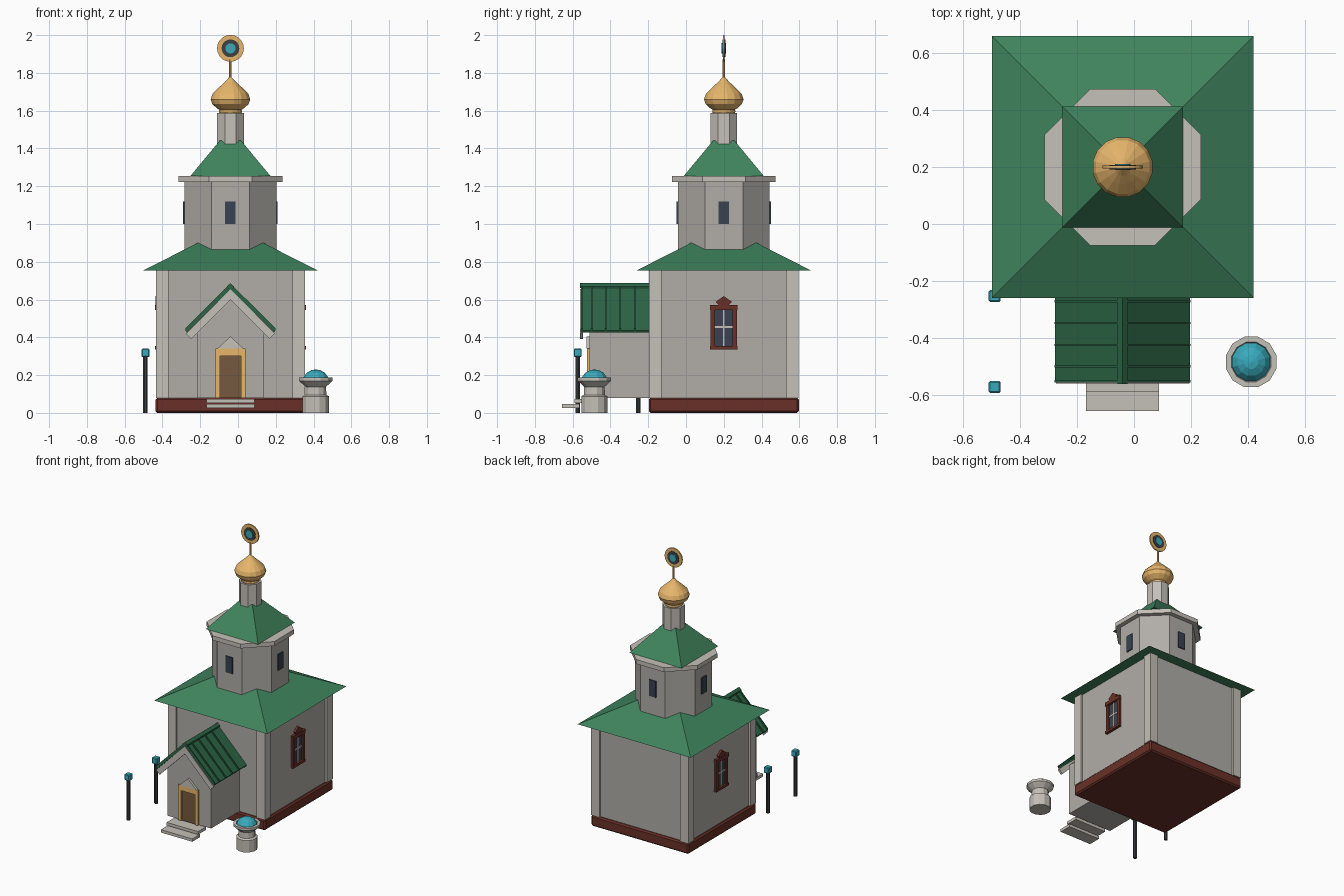
import bpy, bmesh, math
from mathutils import Vector

if "Cube" in bpy.data.objects:
    bpy.data.objects.remove(bpy.data.objects["Cube"])

CX, CY = -0.04, 0.20   # axis of the building


def mat(name, rgb):
    m = bpy.data.materials.new(name)
    m.diffuse_color = (*rgb, 1)
    m.use_nodes = True
    m.node_tree.nodes["Principled BSDF"].inputs["Base Color"].default_value = m.diffuse_color
    return m


GREEN = mat("roof_green", (.05, .23, .11))
DARKGREEN = mat("porch_green", (.025, .13, .06))
GOLD = mat("gold", (.8, .47, .15))
RED = mat("red_brown", (.14, .03, .02))
TEAL = mat("teal", (.04, .4, .5))
GLASS = mat("dark_glass", (.04, .055, .085))
BROWN = mat("door_brown", (.18, .1, .05))
DARK = mat("dark_metal", (.05, .053, .057))
WALL = mat("wall_grey", (.44, .42, .39))
STONE = mat("pale_stone", (.56, .53, .48))


def finish(name, bm, m):
    bmesh.ops.recalc_face_normals(bm, faces=bm.faces)
    me = bpy.data.meshes.new(name)
    bm.to_mesh(me)
    bm.free()
    if m:
        me.materials.append(m)
    ob = bpy.data.objects.new(name, me)
    bpy.context.collection.objects.link(ob)
    return ob


def box(name, lo, hi, m=None, bevel=0):
    bm = bmesh.new()
    bmesh.ops.create_cube(bm, size=1)
    lo, hi = Vector(lo), Vector(hi)
    for v in bm.verts:
        v.co = (lo + hi) / 2 + v.co * (hi - lo)
    if bevel:
        bmesh.ops.bevel(bm, geom=bm.edges[:], offset=bevel, segments=1, affect='EDGES')
    return finish(name, bm, m)


def lathe(name, profile, n, x, y, m=None, flat=False):
    """Turn (radius, z) points; flat=True treats radii as distance to the flat sides."""
    bm = bmesh.new()
    k = 1 / math.cos(math.pi / n) if flat else 1
    rings = []
    for r, z in profile:
        rings.append([bm.verts.new((x + r * k * math.cos((i + .5) * math.tau / n),
                                    y + r * k * math.sin((i + .5) * math.tau / n), z))
                      for i in range(n)])
    for a, b in zip(rings, rings[1:]):
        for i in range(n):
            j = (i + 1) % n
            bm.faces.new((a[i], a[j], b[j], b[i]))
    bm.faces.new(rings[0])
    bm.faces.new(rings[-1])
    bmesh.ops.remove_doubles(bm, verts=bm.verts[:], dist=1e-5)
    return finish(name, bm, m)


def prism(name, pts, a, b, m=None, axis='y'):
    """Extrude an outline (u, z) from a to b along the axis."""
    bm = bmesh.new()

    def at(u, z, d):
        return (CX + u, d, z) if axis == 'y' else (d, CY + u, z)
    lo = [bm.verts.new(at(u, z, a)) for u, z in pts]
    hi = [bm.verts.new(at(u, z, b)) for u, z in pts]
    bm.faces.new(lo)
    bm.faces.new(hi)
    for i in range(len(pts)):
        j = (i + 1) % len(pts)
        bm.faces.new((lo[i], lo[j], hi[j], hi[i]))
    return finish(name, bm, m)


def cbox(name, u, z0, z1, w, d0, d1, m, axis='y'):
    return prism(name, [(u - w, z0), (u + w, z0), (u + w, z1), (u - w, z1)], d0, d1, m, axis)


# Main hall: plinth, recessed walls, corner pilasters, hipped roof
H, W = .395, .38
box("plinth", (CX - H - .002, CY - H - .002, 0), (CX + H + .002, CY + H + .002, .08), RED, .01)
box("hall_walls", (CX - W, CY - W, .07), (CX + W, CY + W, .76), WALL)
for sx in (-1, 1):
    for sy in (-1, 1):
        px, py = CX + sx * (H - .033), CY + sy * (H - .033)
        box("corner_pilaster", (px - .033, py - .033, .08), (px + .033, py + .033, .76), STONE)
lathe("main_roof", [(.46, .755), (0, .988)], 4, CX, CY, GREEN, True)

# Octagonal drum with four windows, cornice, small roof and neck
lathe("drum", [(.243, .8), (.243, 1.23)], 8, CX, CY, WALL, True)
lathe("drum_cornice", [(.275, 1.222), (.275, 1.254)], 8, CX, CY, STONE, True)
for s in (-1, 1):
    cbox("drum_window", 0, 1.0, 1.12, .028, CY + s * .235, CY + s * .25, GLASS)
    cbox("drum_window", 0, 1.0, 1.12, .028, CX + s * .235, CX + s * .25, GLASS, 'x')
lathe("upper_roof", [(.213, 1.253), (.055, 1.443)], 4, CX, CY, GREEN, True)
lathe("neck", [(.071, 1.42), (.071, 1.588)], 8, CX, CY, STONE, True)

# Onion dome with finial disc
lathe("onion_dome", [(.055, 1.585), (.06, 1.605), (.072, 1.612), (.098, 1.635), (.107, 1.66),
                     (.096, 1.69), (.06, 1.725), (.03, 1.752), (.006, 1.778)], 16, CX, CY, GOLD)
lathe("dome_collar", [(.058, 1.585), (.062, 1.592), (.062, 1.6), (.058, 1.607)], 16, CX, CY, GOLD)
lathe("finial_rod", [(.007, 1.77), (.007, 1.87)], 8, CX, CY, GOLD)
for name, r, t, m in (("finial_disc", .071, .005, GOLD), ("finial_inner_ring", .047, .008, DARK),
                      ("finial_gem", .027, .011, TEAL)):
    pts = [(r * math.cos(i * math.tau / 20), 1.93 + r * math.sin(i * math.tau / 20)) for i in range(20)]
    prism(name, pts, CY - t, CY + t, m)

# Side windows: frame bars, glass, cross bars and crown
for s in (-1, 1):
    w = CX + s * W

    def side(name, u, z0, z1, hw, depth, m):
        cbox(name, u, z0, z1, hw, w - s * .01, w + s * depth, m, 'x')
    side("window_glass", 0, .35, .56, .055, .004, GLASS)
    side("window_mullion", 0, .355, .55, .005, .008, STONE)
    side("window_transom", 0, .45, .46, .05, .008, STONE)
    for u in (-.058, .058):
        side("window_jamb", u, .345, .56, .012, .015, RED)
    side("window_sill", 0, .335, .353, .072, .02, RED)
    side("window_header", 0, .545, .572, .072, .02, RED)
    prism("window_crown", [(-.022, .565), (.022, .565), (.043, .588), (0, .618), (-.043, .588)],
          w - s * .01, w + s * .016, RED, 'x')

# Porch: gabled block, bargeboards, ribbed roof
prism("porch_walls", [(-.178, .08), (.178, .08), (.178, .455), (0, .635), (-.178, .455)],
      -.51, -.17, WALL)
for s in (-1, 1):
    prism("porch_bargeboard", [(0, .655), (s * .235, .42), (s * .207, .392), (0, .6)],
          -.56, -.545, STONE)
    prism("porch_roof_panel", [(0, .672), (s * .237, .437), (s * .231, .426), (0, .655)],
          -.556, -.18, DARKGREEN)
    for y in (-.553, -.5, -.425, -.348, -.272):
        prism("porch_roof_rib", [(s * .015, .67), (s * .239, .447), (s * .236, .43), (s * .015, .65)],
              y - .004, y + .004, DARKGREEN)
prism("porch_ridge_cap", [(-.018, .66), (.018, .66), (.018, .67), (0, .687), (-.018, .67)],
      -.562, -.18, DARKGREEN)

# Door, frame and pediment
cbox("door", 0, .08, .305, .058, -.516, -.5, BROWN)
for u in (-.068, .068):
    cbox("door_jamb", u, .08, .34, .012, -.525, -.5, GOLD)
cbox("door_lintel", 0, .302, .34, .058, -.525, -.5, GOLD)
prism("door_pediment", [(-.07, .34), (.07, .34), (0, .405)], -.527, -.5, STONE)

# Floating steps
cbox("upper_step", 0, .052, .074, .128, -.59, -.5, STONE)
cbox("lower_step", 0, .025, .046, .128, -.657, -.565, STONE)

# Lamp posts
for y in (-.573, -.253):
    lathe("lamp_post", [(.013, 0), (.013, .3)], 8, -.49, y, DARK)
    box("lamp_head", (-.511, y - .021, .295), (-.469, y + .021, .34), TEAL, .005)

# Stone bowl with water dome
lathe("stone_bowl", [(.072, 0), (.072, .088), (.058, .096), (.056, .138), (.092, .17),
                     (.092, .187), (.072, .187), (.066, .175)], 12, .412, -.485, STONE)
lathe("water_dome", [(.07, .178), (.067, .19), (.05, .212), (.025, .226), (0, .23)],
      12, .412, -.485, TEAL)
